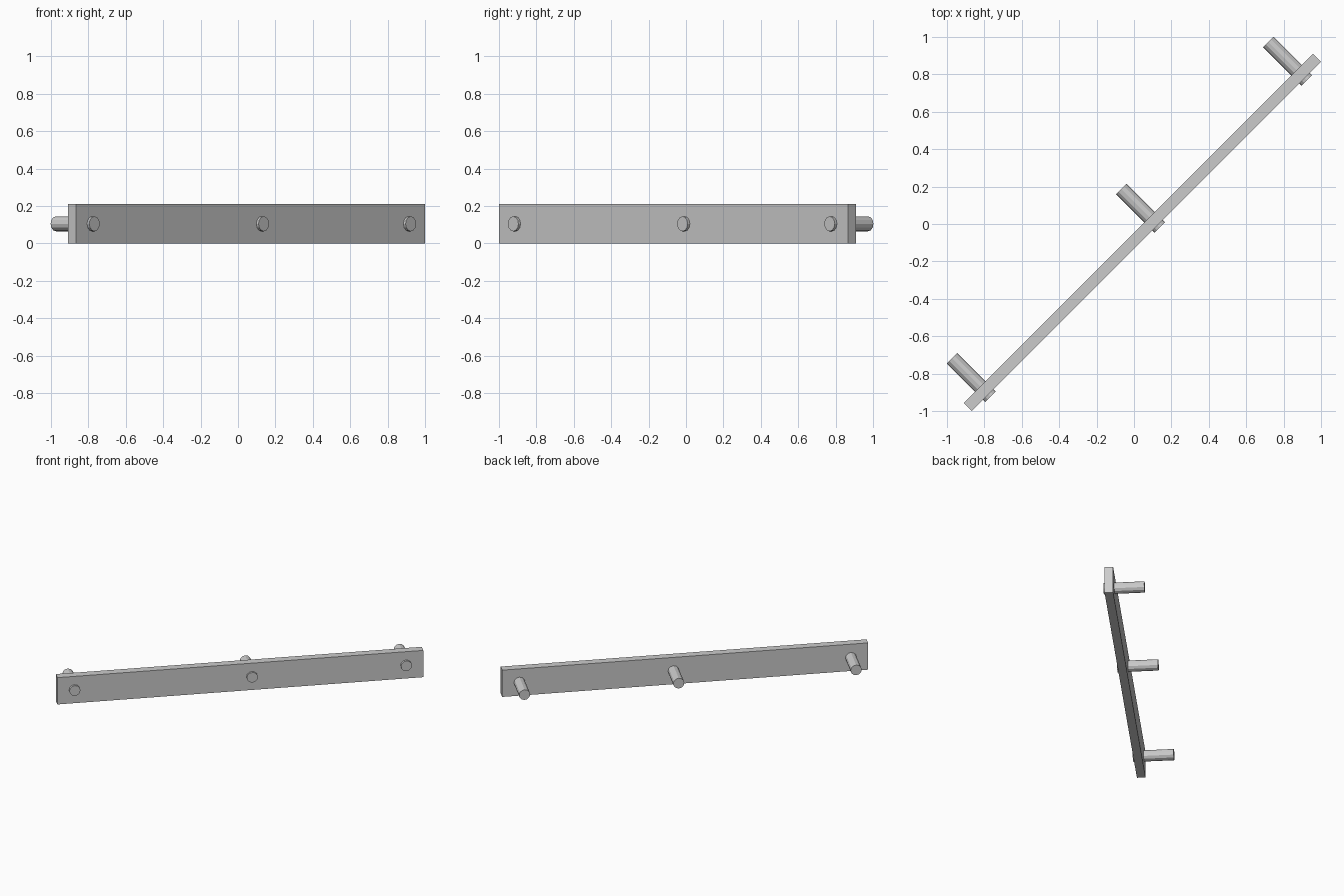
import bpy
from math import pi
from mathutils import Matrix, Vector

cube = bpy.data.objects.get("Cube")
if cube:
    bpy.data.objects.remove(cube, do_unlink=True)

grey = bpy.data.materials.new("plain_grey")
grey.use_nodes = True
COLOUR = (0.6, 0.6, 0.6, 1)
grey.diffuse_color = COLOUR
grey.node_tree.nodes["Principled BSDF"].inputs["Base Color"].default_value = COLOUR

# The rail runs diagonally: local x is along it, local y is towards its back
diagonal = Matrix.Rotation(pi / 4, 4, 'Z')
HEIGHT = 0.21


def place(name, local):
    obj = bpy.context.object
    obj.name = name
    obj.data.materials.append(grey)
    obj.matrix_world = diagonal @ local
    return obj


# Flat board
bpy.ops.mesh.primitive_cube_add(size=1)
obj = place("board", Matrix.Translation((0, -0.064, HEIGHT / 2)))
obj.data.transform(Matrix.Diagonal(Vector((2.64, 0.061, HEIGHT, 1))))

# Pegs passing through the board, long at the back
for name, along in (("right_peg", -1.196), ("middle_peg", 0.084), ("left_peg", 1.196)):
    bpy.ops.mesh.primitive_cylinder_add(vertices=12, radius=0.04, depth=0.292)
    place(name, Matrix.Translation((along, 0.035, HEIGHT / 2)) @ Matrix.Rotation(pi / 2, 4, 'X'))
